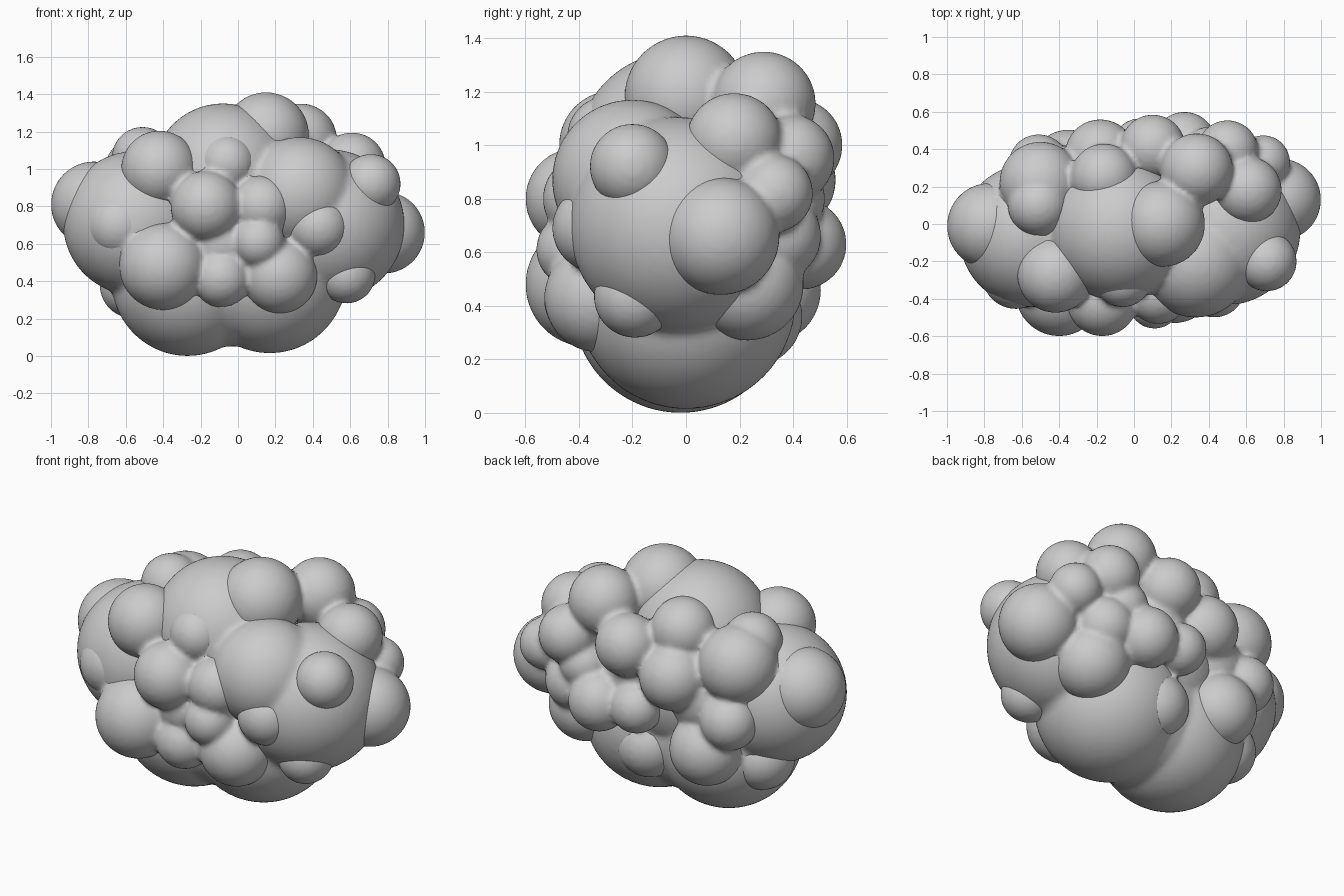
import bpy, bmesh
from mathutils import Matrix


def sphere_group(name, balls, subdiv):
    """One object made of overlapping round lobes (x, y, z, radius)."""
    bm = bmesh.new()
    for x, y, z, r in balls:
        bmesh.ops.create_icosphere(bm, subdivisions=subdiv, radius=r,
                                   matrix=Matrix.Translation((x, y, z)))
    for f in bm.faces:
        f.smooth = True
    me = bpy.data.meshes.new(name)
    bm.to_mesh(me)
    bm.free()
    ob = bpy.data.objects.new(name, me)
    bpy.context.collection.objects.link(ob)
    return ob


def fuse(ob, voxel, steps):
    """Melt overlapping lobes into one skin with soft valleys."""
    m = ob.modifiers.new("fuse", 'REMESH')
    m.mode = 'VOXEL'
    m.voxel_size = voxel
    m.use_smooth_shade = True
    s = ob.modifiers.new("soften", 'SMOOTH')
    s.factor = 0.5
    s.iterations = steps


# large core lobes: bottom pair, left, right, top, front right, middle
core = sphere_group("cloud_core", [
    (-.27, -.02, .405, .405), (.17, 0, .425, .41), (-.05, -.01, .42, .37),
    (-.55, -.06, .71, .385), (.485, -.03, .7, .405),
    (-.08, -.03, .97, .38), (.33, -.2, .87, .3),
    (-.05, 0, .7, .42),
], 5)
fuse(core, .02, 2)

# puffs on the front
front = [
    (-.42, -.27, 1.0, .205), (-.06, -.29, 1.03, .155), (-.17, -.41, .8, .19),
    (-.4, -.365, .48, .235), (-.63, -.27, .7, .185), (-.09, -.37, .42, .16),
    (.22, -.325, .43, .205), (.11, -.42, .61, .14), (.13, -.37, .8, .165),
    (.43, -.335, .69, .165), (-.08, -.27, .61, .22),
]

# puffs on the top and the two ends
ends = [
    (.15, 0, 1.18, .23), (.335, .29, 1.155, .195), (.61, .18, 1.015, .18),
    (.69, .33, .82, .145), (.78, .13, .66, .22), (.71, -.2, .92, .16),
    (.58, -.19, .435, .155), (.49, .23, .48, .21),
    (-.77, -.01, .81, .23), (-.51, .1, 1.06, .165), (-.56, .08, .38, .18),
]

# puffs on the back
back = [
    (.5, .39, .95, .165), (.1, .41, 1.0, .175), (.27, .43, .63, .17),
    (.03, .42, .65, .145), (-.18, .37, .87, .19), (-.16, .25, 1.1, .18),
    (-.5, .22, .97, .22), (-.51, .32, .67, .16), (-.35, .3, .46, .205),
    (.06, .25, .36, .185), (.4, .38, .8, .14), (.49, .34, .66, .165),
    (.1, .2, .8, .26), (-.3, .18, .74, .25),
]
puffs = sphere_group("cloud_puffs", front + ends + back, 4)
fuse(puffs, .016, 4)
